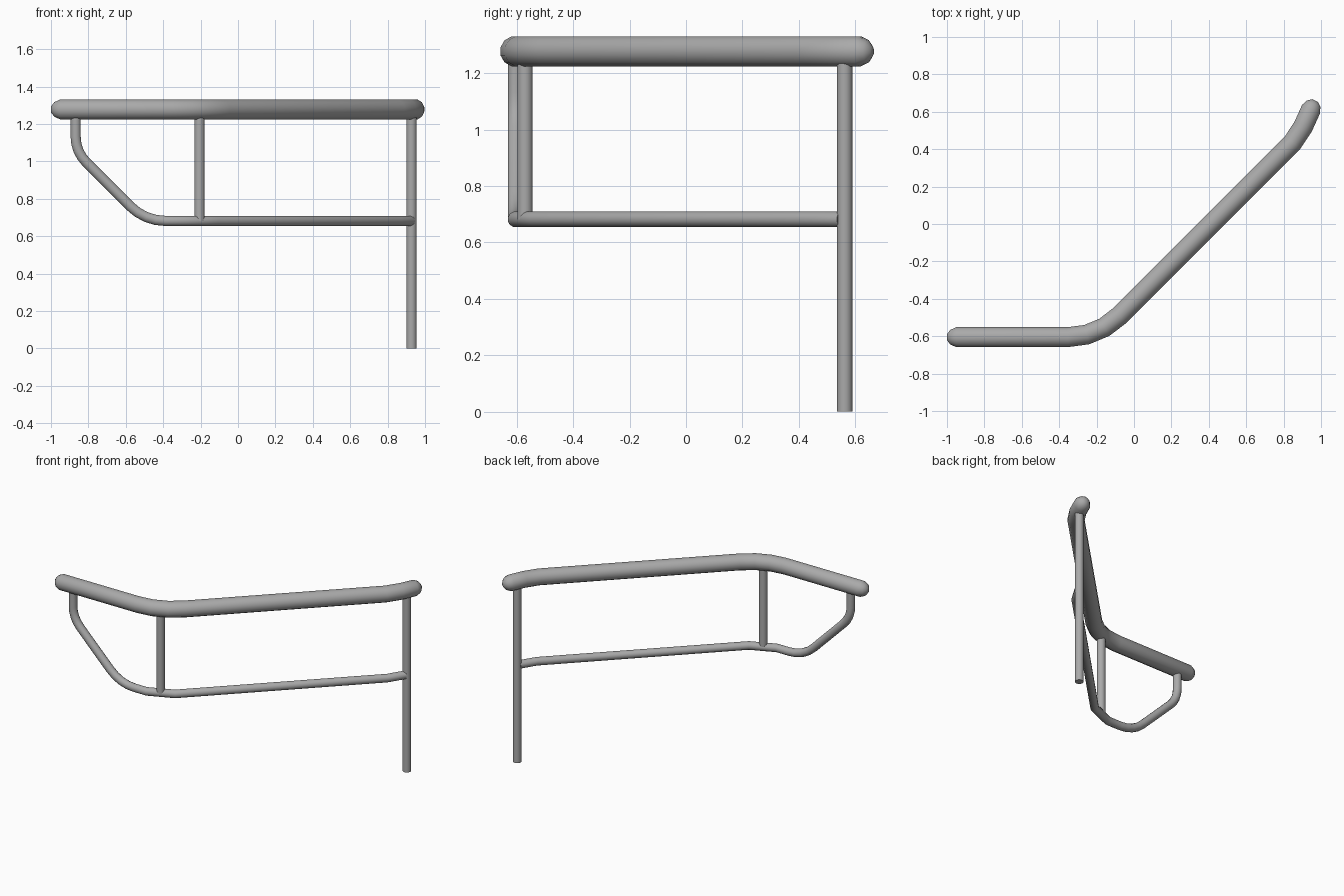
import bpy, bmesh
from math import sin, cos, pi, tan
from mathutils import Vector

if "Cube" in bpy.data.objects:
    bpy.data.objects.remove(bpy.data.objects["Cube"])

# dark grey metal
metal = bpy.data.materials.new("dark_grey_metal")
metal.diffuse_color = (0.4, 0.4, 0.4, 1)
metal.use_nodes = True
metal.node_tree.nodes["Principled BSDF"].inputs["Base Color"].default_value = metal.diffuse_color


def fillet(corner, before, after, t, steps):
    """Points of a circular bend around a corner, tangent length t."""
    c = Vector(corner)
    u = (Vector(before) - c).normalized()
    v = (Vector(after) - c).normalized()
    turn = pi - u.angle(v)
    radius = t / tan(turn / 2)
    start, normal = c + u * t, (v + u * cos(turn)).normalized()
    return [start - u * radius * sin(turn * i / steps)
            + normal * radius * (1 - cos(turn * i / steps)) for i in range(steps + 1)]


def tube(name, points, radius, sides=12, cap=0.0):
    """Sweep a round section along a path, with optional domed ends."""
    pts = [Vector(p) for p in points]
    path = [(p, radius) for p in pts]
    if cap:
        start, end = (pts[0] - pts[1]).normalized(), (pts[-1] - pts[-2]).normalized()
        for along, r in ((0.64, 0.74), (1.0, 0.3)):
            path.insert(0, (pts[0] + start * cap * along, radius * r))
            path.append((pts[-1] + end * cap * along, radius * r))
    bm = bmesh.new()
    rings, old, side = [], None, None
    for i, (p, r) in enumerate(path):
        d_in = (p - path[i - 1][0]).normalized() if i else None
        d_out = (path[i + 1][0] - p).normalized() if i < len(path) - 1 else d_in
        d_in = d_in or d_out
        d = (d_in + d_out).normalized()
        if old is None:
            side = d.orthogonal().normalized()
        else:
            side = old.rotation_difference(d) @ side
        old, up = d, d.cross(side)
        rings.append([bm.verts.new(p + r * (side * cos(2 * pi * k / sides)
                                            + up * sin(2 * pi * k / sides)))
                      for k in range(sides)])
    for a, b in zip(rings, rings[1:]):
        for k in range(sides):
            n = (k + 1) % sides
            bm.faces.new((a[k], a[n], b[n], b[k]))
    bm.faces.new(rings[0][::-1])
    bm.faces.new(rings[-1])
    bmesh.ops.recalc_face_normals(bm, faces=bm.faces)
    mesh = bpy.data.meshes.new(name)
    bm.to_mesh(mesh)
    bm.free()
    mesh.materials.append(metal)
    obj = bpy.data.objects.new(name, mesh)
    bpy.context.collection.objects.link(obj)
    bpy.context.view_layer.objects.active = obj
    obj.select_set(True)
    bpy.ops.object.shade_smooth_by_angle(angle=0.9)
    obj.select_set(False)
    return obj


Y, TOP, LOW, THIN = -0.605, 1.278, 0.682, 0.028

# thick handrail with domed ends
bend = fillet((-0.192, Y, TOP), (-1, Y, TOP), (0.848, 0.435, TOP), 0.163, 3)
tube("handrail", [(-0.95, Y, TOP), *bend, (0.848, 0.435, TOP),
                  (0.905, 0.522, TOP), (0.947, 0.615, TOP)], 0.055, 12, 0.05)

# thin lower rail that curves up to meet the handrail
upper, lower = (-0.868, Y, 1.052), (-0.498, Y, LOW)
tube("lower_rail", [(-0.868, Y, 1.26),
                    *fillet(upper, (-0.868, Y, 1.26), lower, 0.08, 4),
                    *fillet(lower, upper, (0, Y, LOW), 0.11, 4),
                    (-0.29, Y, LOW), (-0.12, -0.533, LOW),
                    (0.858, 0.445, LOW), (0.922, 0.55, LOW)], THIN)

# upright posts
for name, x, y, bottom in (("middle_post", -0.206, -0.571, LOW),
                           ("end_post", 0.928, 0.563, 0.0)):
    tube(name, [(x, y, bottom), (x, y, 1.26)], THIN)
